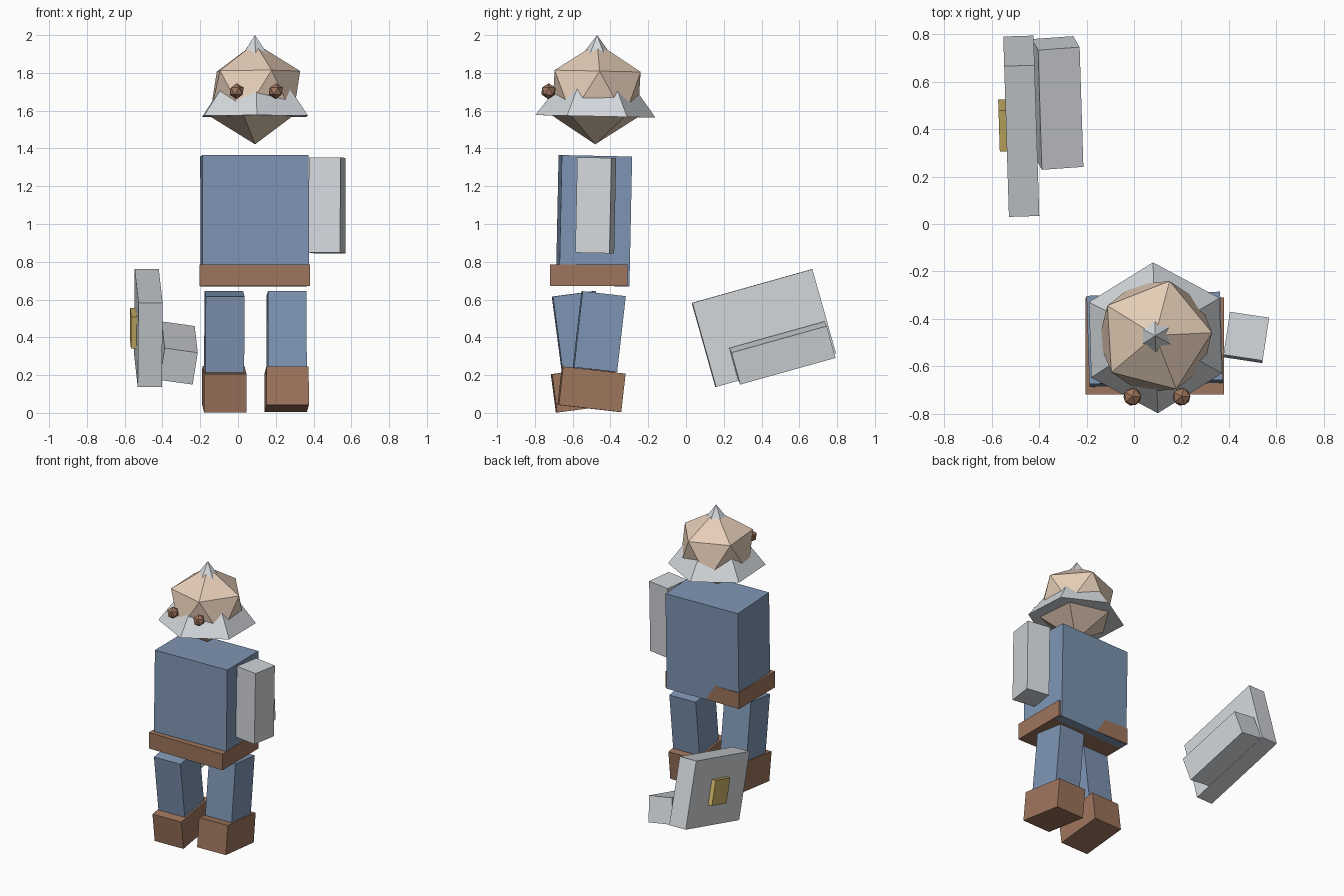
import bpy
from math import radians

if "Cube" in bpy.data.objects:
    bpy.data.objects.remove(bpy.data.objects["Cube"], do_unlink=True)


def make_material(name, rgb):
    """Flat material from display colour, stored as linear values."""
    linear = [((c / 255 + 0.055) / 1.055) ** 2.4 for c in rgb]
    mat = bpy.data.materials.new(name)
    mat.use_nodes = True
    mat.diffuse_color = (*linear, 1)
    bsdf = next(n for n in mat.node_tree.nodes if n.type == "BSDF_PRINCIPLED")
    bsdf.inputs["Base Color"].default_value = (*linear, 1)
    return mat


blue = make_material("blue_cloth", (127, 150, 180))
grey = make_material("pale_steel", (212, 216, 220))
brown = make_material("brown_leather", (158, 117, 93))
skin = make_material("skin", (230, 206, 184))
gold = make_material("gold", (206, 181, 103))

TILT, TURN = -1.2, 1.8   # slight lean and turn shared by the whole figure


def finish(name, mat, rot=(TILT, 0, TURN)):
    obj = bpy.context.object
    obj.name = obj.data.name = name
    obj.rotation_mode = "YXZ"
    obj.rotation_euler = [radians(a) for a in rot]
    obj.data.materials.append(mat)
    return obj


def box(name, mat, centre, size, rot=(TILT, 0, TURN)):
    bpy.ops.mesh.primitive_cube_add(size=1, location=centre)
    obj = finish(name, mat, rot)
    obj.scale = size
    return obj


def ball(name, mat, centre, radius, rot=(TILT, 0, TURN)):
    bpy.ops.mesh.primitive_ico_sphere_add(subdivisions=1, radius=radius, location=centre)
    return finish(name, mat, rot)


# Head, eyes and the pointed helmet the head pokes through
ball("head", skin, (0.09, -0.475, 1.69), 0.268, (TILT, 0, 3.5))
for side, x in (("right", -0.007), ("left", 0.2)):
    ball(side + "_eye", brown, (x, -0.728, 1.703), 0.042)
bpy.ops.mesh.primitive_cone_add(vertices=6, radius1=0.318, depth=0.43,
                                location=(0.09, -0.475, 1.785))
finish("helmet", grey)

# Torso and belt
box("torso", blue, (0.0875, -0.487, 1.017), (0.563, 0.372, 0.688))
box("belt", brown, (0.0875, -0.514, 0.728), (0.585, 0.41, 0.115), (0, 0, 0))

# Legs and boots, swung in opposite directions
for side, x, leg_y, boot_y, swing in (("right", -0.0725, -0.567, -0.534, 7.5),
                                      ("left", 0.2575, -0.459, -0.5, -6.5)):
    box(side + "_leg", blue, (x, leg_y, 0.43), (0.205, 0.23, 0.405), (swing, 0, TURN))
    box(side + "_boot", brown, (x, boot_y, 0.125), (0.224, 0.333, 0.205), (swing, 0, TURN))

# Hanging left arm
box("left_arm", grey, (0.4725, -0.478, 1.099), (0.167, 0.183, 0.505), (TILT, 0, -8.6))

# Detached right arm carrying a shield with a gold boss
box("right_arm", grey, (-0.322, 0.51, 0.317), (0.177, 0.524, 0.177), (15.6, 8.2, TURN))
box("shield", grey, (-0.475, 0.412, 0.449), (0.128, 0.66, 0.462), (15.7, 0, TURN))
box("shield_boss", gold, (-0.548, 0.415, 0.449), (0.042, 0.18, 0.172), (15.7, 0, TURN))
